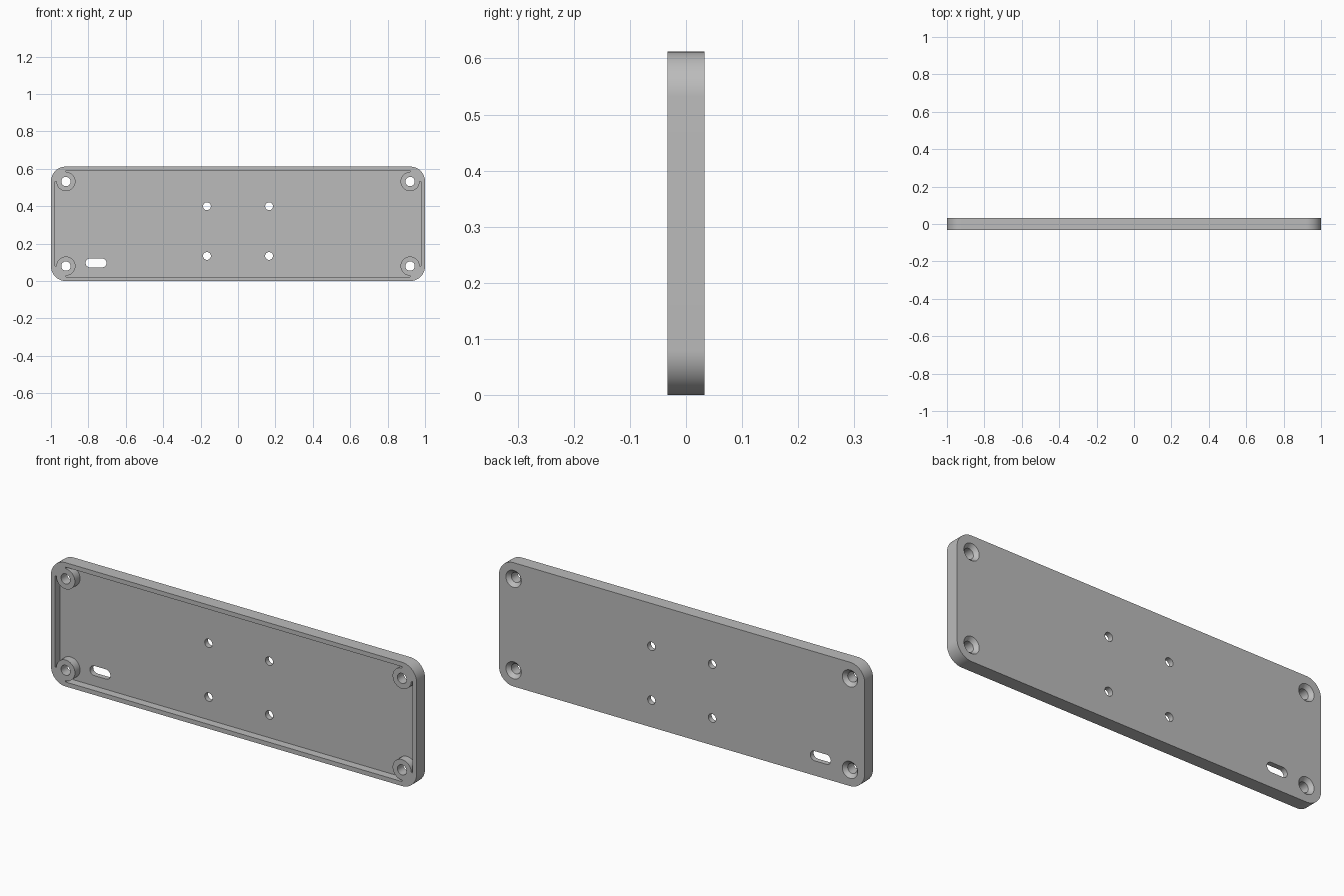
import bpy
import bmesh
from math import pi, sin, cos

cube = bpy.data.objects.get("Cube")
if cube:
    bpy.data.objects.remove(cube, do_unlink=True)

HEIGHT, FRONT, BACK = 0.612, -0.033, 0.033
FLOOR = 0.007            # front surface of the recessed floor
CORNER, WALL, BOSS = 0.08, 0.022, 0.051
OVER = 0.02              # extra length so cutters pass cleanly through
X, LOW, HIGH = 1 - CORNER, CORNER, HEIGHT - CORNER

grey = bpy.data.materials.new("satin_grey")
grey.use_nodes = True
colour = (0.5, 0.5, 0.5, 1)
grey.diffuse_color = colour
grey.node_tree.nodes["Principled BSDF"].inputs["Base Color"].default_value = colour


def arc(cx, cz, r, start, sweep, n=16):
    return [(cx + r * cos(start + sweep * i / n), cz + r * sin(start + sweep * i / n))
            for i in range(n + 1)]


def loft(name, sections):
    """Closed solid through equal-length x/z outlines, each placed at its own y."""
    bm = bmesh.new()
    rings = [[bm.verts.new((x, y, z)) for x, z in pts] for y, pts in sections]
    n = len(rings[0])
    bm.faces.new(rings[0])
    bm.faces.new(rings[-1][::-1])
    for a, b in zip(rings, rings[1:]):
        for i in range(n):
            j = (i + 1) % n
            bm.faces.new((a[j], a[i], b[i], b[j]))
    bmesh.ops.recalc_face_normals(bm, faces=bm.faces)
    mesh = bpy.data.meshes.new(name)
    bm.to_mesh(mesh)
    bm.free()
    mesh.materials.append(grey)
    obj = bpy.data.objects.new(name, mesh)
    bpy.context.collection.objects.link(obj)
    return obj


def circle(x, z, r, n=40):
    return arc(x, z, r, 0, 2 * pi, n)[:-1]


# Corner centres, counter-clockwise from upper right, with their start angles
corners = [(X, HIGH, 0), (-X, HIGH, pi / 2), (-X, LOW, pi), (X, LOW, 3 * pi / 2)]

# Rounded plate
outline = [p for x, z, a in corners for p in arc(x, z, CORNER, a, pi / 2)]
plate = loft("mounting_plate", [(FRONT, outline), (BACK, outline)])

# Recess outline runs along the walls and wraps inward around each corner boss
recess = []
for x, z, a in corners:
    inner = CORNER - WALL
    recess.append((x + inner * cos(a), z + inner * sin(a)))
    recess += arc(x, z, BOSS, a, -3 * pi / 2, 36)
    recess.append((x + inner * cos(a + pi / 2), z + inner * sin(a + pi / 2)))
cutters = [loft("recess_cutter", [(FRONT - OVER, recess), (FLOOR, recess)])]

# Corner screw holes, countersunk from the back
for x, z, a in corners:
    narrow, wide = circle(x, z, 0.025), circle(x, z, 0.042)
    cutters.append(loft("screw_hole_cutter", [
        (FRONT - OVER, narrow), (BACK - 0.018, narrow), (BACK, wide), (BACK + OVER, wide)]))

# Four plain holes in the middle
for x in (-0.166, 0.166):
    for z in (0.134, 0.4):
        ring = circle(x, z, 0.021, 32)
        cutters.append(loft("middle_hole_cutter", [(FRONT - OVER, ring), (BACK + OVER, ring)]))

# Cable slot
slot = arc(-0.727, 0.097, 0.024, -pi / 2, pi) + arc(-0.791, 0.097, 0.024, pi / 2, pi)
cutters.append(loft("slot_cutter", [(FRONT - OVER, slot), (BACK + OVER, slot)]))

# Cut everything out of the plate, then discard the cutters
bpy.context.view_layer.objects.active = plate
for cutter in cutters:
    cutter.hide_render = True
    mod = plate.modifiers.new("cut", 'BOOLEAN')
    mod.operation = 'DIFFERENCE'
    mod.solver = 'EXACT'
    mod.object = cutter
    bpy.ops.object.modifier_apply(modifier=mod.name)
    bpy.data.objects.remove(cutter, do_unlink=True)

bpy.ops.object.select_all(action='DESELECT')
plate.select_set(True)
bpy.ops.object.shade_smooth_by_angle(angle=pi / 6)
